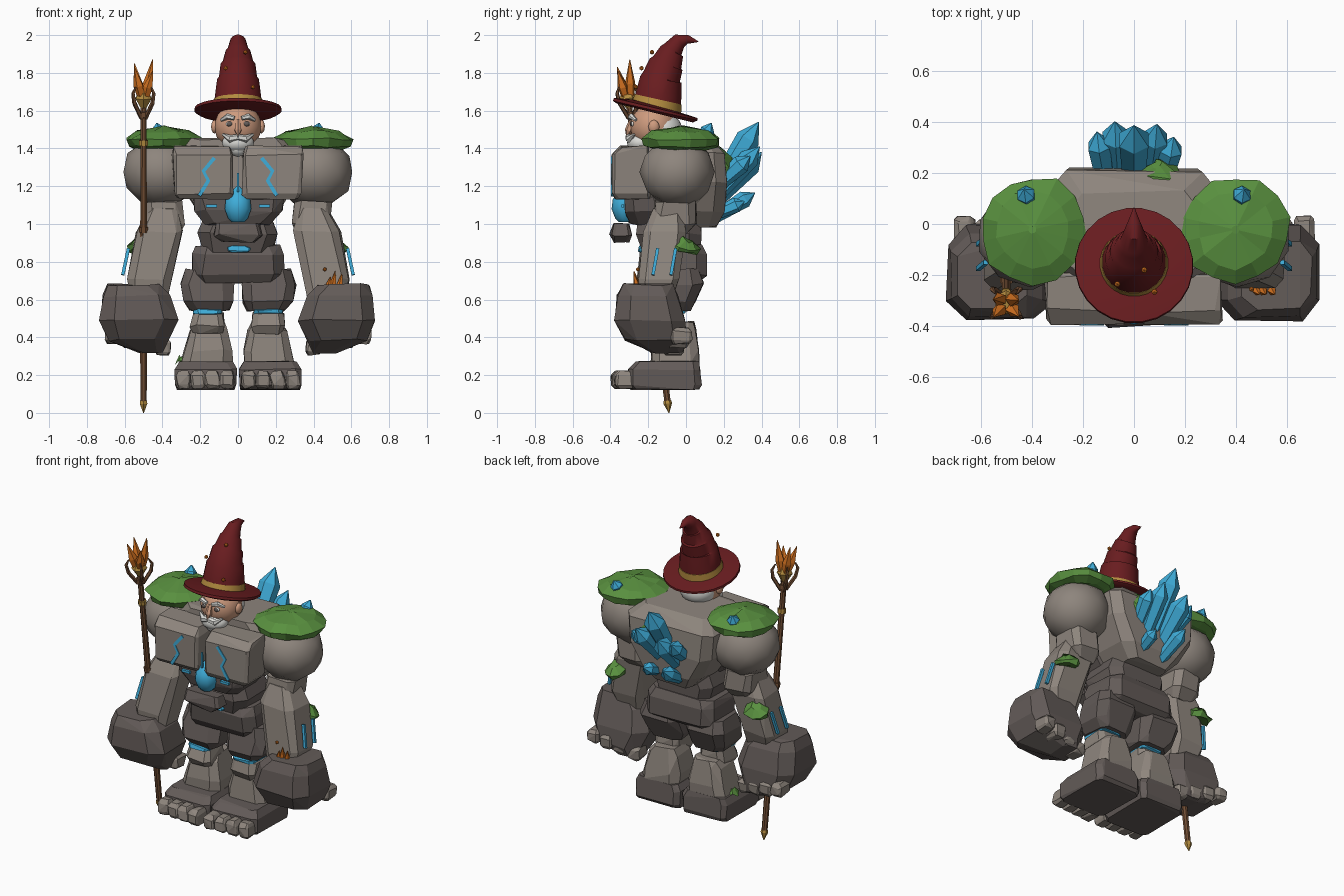
import bpy, bmesh, math, random
from mathutils import Vector

random.seed(4)
if "Cube" in bpy.data.objects:
    bpy.data.objects.remove(bpy.data.objects["Cube"])


def material(name, *rgb):
    m = bpy.data.materials.new(name)
    m.use_nodes = True
    m.diffuse_color = (*rgb, 1)
    m.node_tree.nodes["Principled BSDF"].inputs["Base Color"].default_value = (*rgb, 1)
    return m


STONE = material("light stone", .27, .235, .205)
DARK = material("dark stone", .125, .105, .098)
MOSS = material("moss green", .1, .28, .05)
BLUE = material("crystal blue", .05, .42, .7)
RED = material("hat red", .14, .012, .014)
GOLD = material("gold", .45, .26, .05)
SKIN = material("skin", .62, .33, .21)
WHITE = material("beard white", .7, .7, .67)
WOOD = material("wood brown", .165, .075, .034)
ORANGE = material("ember orange", .66, .17, .015)


def finish(name, bm, mat, smooth=False):
    bmesh.ops.recalc_face_normals(bm, faces=bm.faces)
    me = bpy.data.meshes.new(name)
    bm.to_mesh(me)
    bm.free()
    me.materials.append(mat)
    ob = bpy.data.objects.new(name, me)
    bpy.context.collection.objects.link(ob)
    if smooth:
        bpy.ops.object.select_all(action="DESELECT")
        ob.select_set(True)
        bpy.context.view_layer.objects.active = ob
        bpy.ops.object.shade_smooth_by_angle(angle=math.radians(38))
    return ob


def block(name, mat, sections, s=1, cut=.18, rough=.007):
    """Chiselled rock: hull of chamfered rectangles (x, y, z, width, depth)."""
    bm = bmesh.new()
    for x, y, z, w, d in sections:
        c = cut * min(w, d)
        for i in (-1, 1):
            for j in (-1, 1):
                for a, b in ((w / 2, d / 2 - c), (w / 2 - c, d / 2)):
                    p = Vector((s * x + i * a, y + j * b, z))
                    bm.verts.new(p + Vector([random.uniform(-rough, rough) for _ in p]))
    hull = bmesh.ops.convex_hull(bm, input=bm.verts)
    bmesh.ops.delete(bm, geom=list(set(hull["geom_interior"] + hull["geom_unused"])), context="VERTS")
    bmesh.ops.dissolve_limit(bm, angle_limit=.16, verts=bm.verts, edges=bm.edges)
    return finish(name, bm, mat)


def cobble(name, mat, x, y, z, w, d, h, s=1):
    sections = [(x, y, z + k * h, w * f, d * f) for k, f in ((-.5, .75), (-.3, 1), (.25, 1), (.5, .65))]
    return block(name, mat, sections, s, .15, .005)


def sweep(name, mat, path, radii, sides=6, rough=0, smooth=False):
    """Tube with its own radius at each point of the path."""
    bm = bmesh.new()
    pts = [Vector(p) for p in path]
    way = (pts[-1] - pts[0]).normalized()
    ref = Vector((0, 1, 0)) if abs(way.x) > .8 else Vector((1, 0, 0))
    rings = []
    for i, p in enumerate(pts):
        t = (pts[min(i + 1, len(pts) - 1)] - pts[max(i - 1, 0)]).normalized()
        u = (ref - t * ref.dot(t)).normalized()
        v = t.cross(u)
        ring = []
        for k in range(sides):
            a = math.tau * (k + .5) / sides
            r = radii[i] * (1 + random.uniform(-rough, rough))
            ring.append(bm.verts.new(p + u * r * math.cos(a) + v * r * math.sin(a)
                                     + t * random.uniform(-rough, rough) * .1))
        rings.append(ring)
    for a, b in zip(rings, rings[1:]):
        for k in range(sides):
            n = (k + 1) % sides
            bm.faces.new((a[k], a[n], b[n], b[k]))
    bm.faces.new(rings[0])
    bm.faces.new(rings[-1])
    return finish(name, bm, mat, smooth)


def crystal(name, mat, base, tip, r, sides=6, neck=.65):
    a, b = Vector(base), Vector(tip)
    return sweep(name, mat, [a, a.lerp(b, neck), b], [r * .75, r, .002], sides)


def ball(name, mat, centre, size, detail=3, rough=0):
    bm = bmesh.new()
    bmesh.ops.create_icosphere(bm, subdivisions=detail, radius=1)
    for v in bm.verts:
        f = 1 + random.uniform(-rough, rough)
        v.co = Vector([c + q * r * f for c, q, r in zip(centre, v.co, size)])
    return finish(name, bm, mat, True)


# Trunk
block("torso", STONE, [(0, -.03, .985, .28, .38), (0, -.01, 1.07, .44, .42),
                       (0, 0, 1.22, .61, .44), (0, 0, 1.38, .63, .41), (0, -.04, 1.45, .48, .33)], 1, .13)
block("abdomen", DARK, [(0, -.17, 1.0, .34, .26), (0, -.18, 1.07, .46, .3), (0, -.18, 1.14, .48, .3)])
block("waist", DARK, [(0, -.08, .85, .36, .3), (0, -.09, .95, .42, .34), (0, -.09, 1.05, .34, .32)])
block("pelvis", DARK, [(0, -.06, .69, .42, .24), (0, -.05, .73, .49, .33),
                       (0, -.06, .84, .48, .34), (0, -.06, .885, .44, .3)])
block("belt_stone", DARK, [(0, -.34, .905, .17, .07), (0, -.345, .94, .25, .11), (0, -.345, 1.0, .22, .08)])
sweep("heart_gem", BLUE, [(0, -.32, z) for z in (1.01, 1.03, 1.08, 1.13, 1.17, 1.2)],
      [.035, .055, .074, .068, .04, .008], 10, 0, True)
sweep("heart_vein", BLUE, [(0, -.37, 1.17), (0, -.37, 1.27)], [.008, .006], 4)
cobble("belt_glow", BLUE, .005, -.225, .868, .12, .06, .03)

for s, side in ((1, "left"), (-1, "right")):
    # Chest plate with glowing cracks
    block(side + "_chest_plate", STONE, [(.18, -.28, 1.135, .28, .18), (.18, -.29, 1.16, .31, .2),
          (.185, -.29, 1.365, .32, .2), (.19, -.27, 1.41, .29, .15)], s, .08)
    sweep(side + "_chest_vein", BLUE, [(s * x, -.388, z) for x, z in
          ((.125, 1.35), (.183, 1.28), (.157, 1.23), (.205, 1.15))], [.014] * 4, 4)
    sweep(side + "_belly_vein", BLUE, [(s * .11, -.335, 1.095), (s * .17, -.335, 1.095)], [.011] * 2, 4)

    # Shoulder with moss cap and a crystal
    ball(side + "_shoulder", STONE, (s * .405, -.045, 1.275), (.21, .2, .19), 2, .02)
    sweep(side + "_shoulder_moss", MOSS, [(s * .397, -.022, z) for z in (1.395, 1.41, 1.45, 1.49, 1.515)],
          [.15, .195, .21, .15, .015], 14, .07)
    crystal(side + "_shoulder_crystal", BLUE, (s * .41, .08, 1.43), (s * .43, .135, 1.535), .038)

    # Arm and fist
    block(side + "_elbow", STONE, [(.37, -.07, .95, .12, .16), (.385, -.06, 1.0, .2, .23),
                                   (.4, -.055, 1.12, .2, .21)], s)
    block(side + "_forearm", STONE, [(.395, -.1, 1.08, .15, .15), (.415, -.11, .96, .25, .23),
                                     (.47, -.145, .71, .24, .22), (.47, -.16, .62, .2, .18)], s)
    block(side + "_fist", DARK, [(.56, -.2, .68, .27, .26), (.537, -.2, .62, .35, .32),
          (.525, -.19, .49, .41, .37), (.53, -.16, .385, .31, .32), (.46, -.1, .32, .12, .17)], s, .2)
    for k in range(4):
        cobble(f"{side}_finger_{k}", STONE, .4 + .088 * k, -.07 + .015 * k, .35 + .02 * k, .08, .11, .085, s)
    for k, y in enumerate((-.16, -.065)):
        sweep(f"{side}_forearm_rune_{k}", BLUE, [(s * .58, y + .01, .87), (s * .61, y - .015, .73)], [.012] * 2, 4)
    sweep(side + "_forearm_moss", MOSS, [(s * .505, -.01, .865), (s * .51, 0, .89), (s * .515, .01, .92)],
          [.065, .078, .03], 9, .15)

    # Leg and foot
    block(side + "_thigh", DARK, [(.15, -.08, .54, .2, .2), (.16, -.08, .59, .26, .26),
                                  (.165, -.05, .68, .28, .28), (.16, -.05, .76, .24, .24)], s)
    block(side + "_knee", STONE, [(.16, -.1, .42, .15, .17), (.16, -.11, .46, .18, .2), (.16, -.1, .53, .16, .17)], s)
    cobble(side + "_knee_glow", BLUE, .16, -.1, .538, .15, .19, .03, s)
    block(side + "_shin", STONE, [(.165, -.06, .26, .27, .25), (.16, -.06, .33, .26, .25),
                                  (.155, -.06, .44, .2, .22), (.15, -.04, .48, .15, .17)], s)
    block(side + "_foot", DARK, [(.17, -.11, .125, .31, .36), (.17, -.115, .15, .325, .39),
                                 (.17, -.115, .23, .325, .38), (.17, -.1, .27, .28, .33)], s, .09, .005)
    for k in range(4):
        cobble(f"{side}_toe_{k}", STONE, .055 + .078 * k, -.34 + .008 * k, .175, .074, .11, .09, s)

# Moss on the foot and back
sweep("foot_moss", MOSS, [(-.29, -.06, .26), (-.29, -.06, .295)], [.05, .02], 7, .2)
sweep("back_moss", MOSS, [(.09, .17, 1.31), (.09, .21, 1.33), (.09, .235, 1.34)], [.11, .09, .02], 9, .15)

# Crystals growing from the back
for k, (base, tip, r) in enumerate((
        ((.0, .17, 1.2), (0, .385, 1.54), .065), ((.06, .18, 1.17), (.09, .39, 1.41), .055),
        ((-.06, .17, 1.14), (-.075, .4, 1.38), .06), ((.11, .16, 1.2), (.155, .34, 1.36), .05),
        ((-.11, .16, 1.19), (-.145, .36, 1.35), .05), ((-.07, .16, 1.04), (-.09, .365, 1.165), .045),
        ((.08, .15, 1.05), (.09, .31, 1.12), .04))):
    crystal(f"back_crystal_{k}", BLUE, base, tip, r, 6, .74)

# Embers on the left wrist
for k, (x, h) in enumerate(((.485, .72), (.51, .75), (.545, .735))):
    crystal(f"wrist_ember_{k}", ORANGE, (x - .01, -.255, .65), (x + .005, -.275, h), .019, 5, .3)
ball("ember_spark", ORANGE, (.46, -.255, .76), (.011, .011, .011), 1)

# Head and face
ball("head", SKIN, (0, -.17, 1.515), (.125, .125, .125))
ball("hair", WHITE, (0, -.125, 1.5), (.115, .105, .09))
ball("beard", WHITE, (0, -.24, 1.43), (.085, .072, .056))
ball("beard_tip", WHITE, (0, -.245, 1.405), (.055, .05, .05), 2)
crystal("nose", SKIN, (0, -.285, 1.55), (0, -.315, 1.465), .02, 6)
for s, side in ((1, "left"), (-1, "right")):
    ball(side + "_eye", WHITE, (s * .046, -.283, 1.53), (.018, .01, .014), 2)
    ball(side + "_pupil", DARK, (s * .046, -.291, 1.53), (.014, .006, .013), 2)
    sweep(side + "_brow", WHITE, [(s * .02, -.297, 1.56), (s * .055, -.29, 1.57), (s * .09, -.265, 1.55)],
          [.012, .016, .008], 6)
    sweep(side + "_moustache", WHITE, [(0, -.305, 1.46), (s * .04, -.3, 1.45), (s * .082, -.275, 1.475)],
          [.017, .021, .006], 6)
    ball(side + "_ear", SKIN, (s * .125, -.17, 1.515), (.018, .03, .036), 2)

# Hat: tilted brim, band and a folded cone bent backwards
sweep("hat_brim", RED, [(0, -.166, 1.588), (0, -.163, 1.6), (0, -.16, 1.614), (0, -.157, 1.625)],
      [.21, .232, .23, .13], 24, 0, True)
sweep("hat_band", GOLD, [(0, -.157, 1.615), (0, -.147, 1.66)], [.136, .127], 24, 0, True)
sweep("hat_cone", RED, [(0, y, z) for y, z in ((-.157, 1.615), (-.145, 1.68), (-.133, 1.765), (-.13, 1.775),
      (-.105, 1.845), (-.1, 1.855), (-.075, 1.915), (-.07, 1.922), (-.035, 1.968), (.01, 1.978), (.065, 1.965))],
      [.131, .123, .112, .102, .093, .082, .066, .056, .042, .024, .002], 20, 0, True)
for k, p in enumerate(((-.065, -.235, 1.825), (.04, -.18, 1.91), (.08, -.265, 1.725))):
    ball(f"hat_ember_{k}", ORANGE, p, (.013, .013, .013), 1)


# Staff leaning forward through the right hand
def on_staff(z, dx=0, dy=0):
    return (-.5 + dx, -.09 - .13 * z + dy, z)


sweep("staff_shaft", WOOD, [on_staff(z) for z in (.05, .5, 1.0, 1.64)], [.018, .02, .019, .017], 8)
sweep("staff_foot", GOLD, [on_staff(.065), on_staff(.05), on_staff(0)], [.02, .023, .002], 6)
for k, (z, mat) in enumerate(((.97, WOOD), (1.43, GOLD), (1.58, WOOD))):
    sweep(f"staff_ring_{k}", mat, [on_staff(z - .014), on_staff(z + .014)], [.026] * 2, 8)
sweep("staff_core", GOLD, [on_staff(z) for z in (1.6, 1.665, 1.73)], [.008, .048, .015], 6)
for k in range(4):
    a = math.tau * (k + .5) / 4
    c, d = math.cos(a), math.sin(a)
    sweep(f"staff_prong_{k}", WOOD, [on_staff(z, r * c, r * d) for z, r in
          ((1.56, .015), (1.64, .068), (1.69, .078), (1.725, .06))], [.012, .012, .01, .004], 5)
    crystal(f"staff_flame_{k}", ORANGE, on_staff(1.68, .02 * c, .02 * d),
            on_staff(1.87 - .02 * k, .068 * c, .05 * d), .028, 5, .35)
